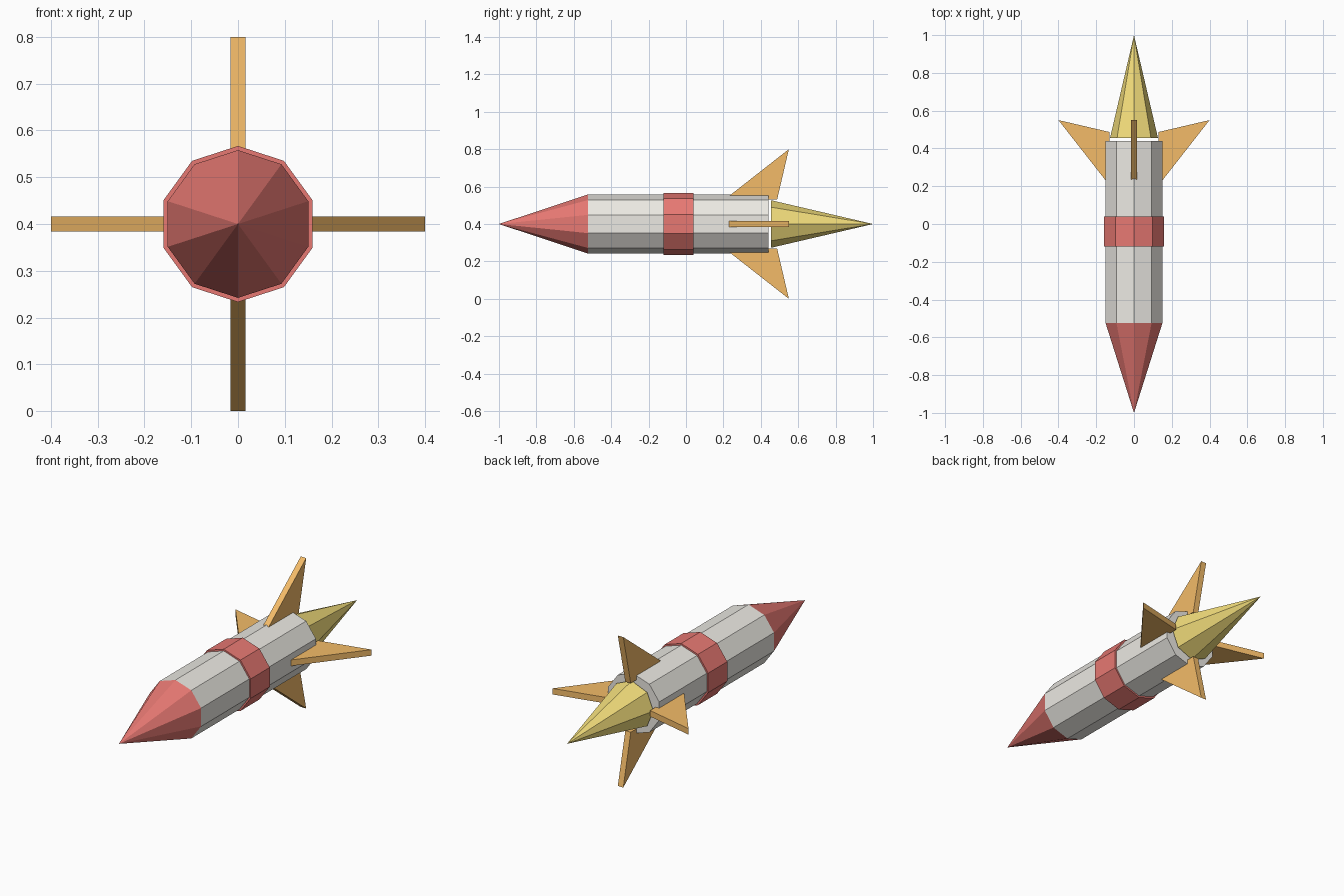
import bpy, bmesh
from math import sin, cos, pi
from mathutils import Matrix, Vector

if "Cube" in bpy.data.objects:
    bpy.data.objects.remove(bpy.data.objects["Cube"])

AXIS_Z = 0.40


def material(name, rgb):
    m = bpy.data.materials.new(name)
    m.diffuse_color = (*rgb, 1)
    m.use_nodes = True
    m.node_tree.nodes["Principled BSDF"].inputs["Base Color"].default_value = m.diffuse_color
    return m


RED = material("red", (0.80, 0.19, 0.17))
ORANGE = material("orange", (0.90, 0.50, 0.14))
YELLOW = material("yellow", (0.90, 0.73, 0.20))
WHITE = material("off_white", (0.84, 0.82, 0.77))


def finish(name, bm, mat):
    bmesh.ops.recalc_face_normals(bm, faces=bm.faces[:])
    me = bpy.data.meshes.new(name)
    bm.to_mesh(me)
    bm.free()
    me.materials.append(mat)
    ob = bpy.data.objects.new(name, me)
    ob.location.z = AXIS_Z
    bpy.context.collection.objects.link(ob)
    return ob


def lathe(name, profile, sides, mat):
    """Closed faceted solid around the y axis; profile is (y, radius) pairs, radius 0 is a tip."""
    bm = bmesh.new()
    rings = []
    for y, r in profile:
        count = sides if r else 1
        rings.append([bm.verts.new((r * sin(2 * pi * i / sides), y, r * cos(2 * pi * i / sides)))
                      for i in range(count)])
    for a, b in zip(rings, rings[1:]):
        for i in range(sides):
            j = (i + 1) % sides
            loop = [a[i % len(a)], a[j % len(a)], b[j % len(b)], b[i % len(b)]]
            bm.faces.new(list(dict.fromkeys(loop)))
    for ring in (rings[0], rings[-1]):
        if len(ring) > 2:
            bm.faces.new(ring)
    return finish(name, bm, mat)


# Ten-sided hull, nose and band; eight-sided flame
lathe("body", [(-0.525, 0.158), (0.44, 0.158)], 10, WHITE)
lathe("nose_cone", [(-1.0, 0), (-0.525, 0.158)], 10, RED)
lathe("band", [(-0.12, 0.167), (0.04, 0.167)], 10, RED)
lathe("flame", [(0.455, 0.127), (1.0, 0)], 8, YELLOW)

# Four swept triangular fins
FIN = [(0.205, 0.13), (0.55, 0.40), (0.487, 0.13)]
for k, side in enumerate(("top", "right", "bottom", "left")):
    bm = bmesh.new()
    face = bm.faces.new([bm.verts.new((-0.016, y, r)) for y, r in FIN])
    ext = bmesh.ops.extrude_face_region(bm, geom=[face], use_keep_orig=True)
    moved = [v for v in ext["geom"] if isinstance(v, bmesh.types.BMVert)]
    bmesh.ops.translate(bm, verts=moved, vec=Vector((0.032, 0, 0)))
    bm.transform(Matrix.Rotation(k * pi / 2, 4, "Y"))
    finish(side + "_fin", bm, ORANGE)
